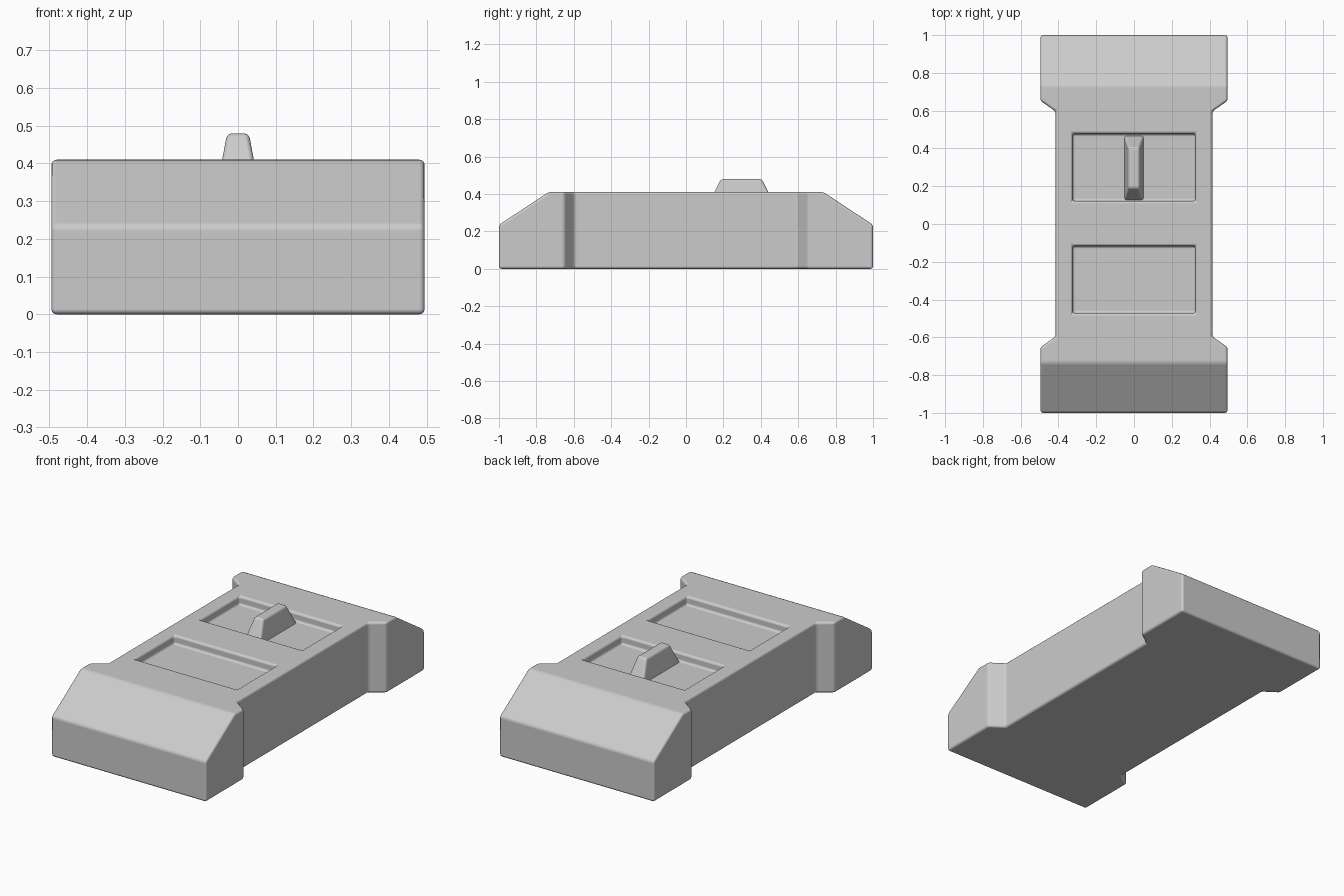
import bpy, bmesh, math
from mathutils import Vector

if "Cube" in bpy.data.objects:
    bpy.data.objects.remove(bpy.data.objects["Cube"])


def make_object(name, bm):
    bmesh.ops.recalc_face_normals(bm, faces=bm.faces[:])
    mesh = bpy.data.meshes.new(name)
    bm.to_mesh(mesh)
    bm.free()
    ob = bpy.data.objects.new(name, mesh)
    bpy.context.collection.objects.link(ob)
    return ob


def frustum(name, z0, hx0, y0, z1, hx1, y1):
    """Tapered block between two rectangles, y0 and y1 being (min, max)."""
    bm = bmesh.new()
    rings = []
    for z, hx, (a, b) in ((z0, hx0, y0), (z1, hx1, y1)):
        rings.append([bm.verts.new((x, y, z)) for x, y in
                      ((-hx, a), (hx, a), (hx, b), (-hx, b))])
    low, high = rings
    bm.faces.new(low[::-1])
    bm.faces.new(high)
    for i in range(4):
        j = (i + 1) % 4
        bm.faces.new((low[i], low[j], high[j], high[i]))
    return make_object(name, bm)


def activate(ob):
    bpy.ops.object.select_all(action='DESELECT')
    ob.select_set(True)
    bpy.context.view_layer.objects.active = ob


def soften(ob, width):
    bev = ob.modifiers.new("soft_edges", 'BEVEL')
    bev.width = width
    bev.segments = 3
    bev.limit_method = 'ANGLE'
    bev.angle_limit = math.radians(25)
    bev.harden_normals = True
    activate(ob)
    bpy.ops.object.shade_smooth_by_angle(angle=math.radians(40))


# Body: waisted outline, mirrored into four quadrants and extruded
quarter = [(0.495, 1.0), (0.495, 0.652), (0.415, 0.596)]
right = quarter + [(x, -y) for x, y in reversed(quarter)]
outline = right + [(-x, y) for x, y in reversed(right)]
bm = bmesh.new()
base = bm.faces.new([bm.verts.new((x, y, 0)) for x, y in outline])
top = bmesh.ops.extrude_face_region(bm, geom=[base])["geom"]
bmesh.ops.translate(bm, vec=(0, 0, 0.41),
                    verts=[g for g in top if isinstance(g, bmesh.types.BMVert)])

# Sloped ends
for s in (-1, 1):
    bmesh.ops.bisect_plane(bm, geom=bm.verts[:] + bm.edges[:] + bm.faces[:],
                           plane_co=(0, s * 0.735, 0.41),
                           plane_no=Vector((0, s * 0.175, 0.265)).normalized(),
                           clear_outer=True)
    bmesh.ops.holes_fill(bm, edges=[e for e in bm.edges if e.is_boundary])
body = make_object("body", bm)

# Two shallow recesses in the top
for y in ((0.122, 0.477), (-0.472, -0.117)):
    cutter = frustum("recess_cutter", 0.36, 0.325, y, 0.6, 0.325, y)
    cutter.hide_render = True
    cut = body.modifiers.new("recess", 'BOOLEAN')
    cut.object = cutter
    cut.operation = 'DIFFERENCE'
    cut.solver = 'EXACT'
    activate(body)
    bpy.ops.object.modifier_apply(modifier=cut.name)
    bpy.data.objects.remove(cutter)
soften(body, 0.014)

# Tapered switch lever in the rear recess
lever = frustum("lever", 0.35, 0.053, (0.12, 0.472), 0.48, 0.029, (0.188, 0.404))
soften(lever, 0.013)
